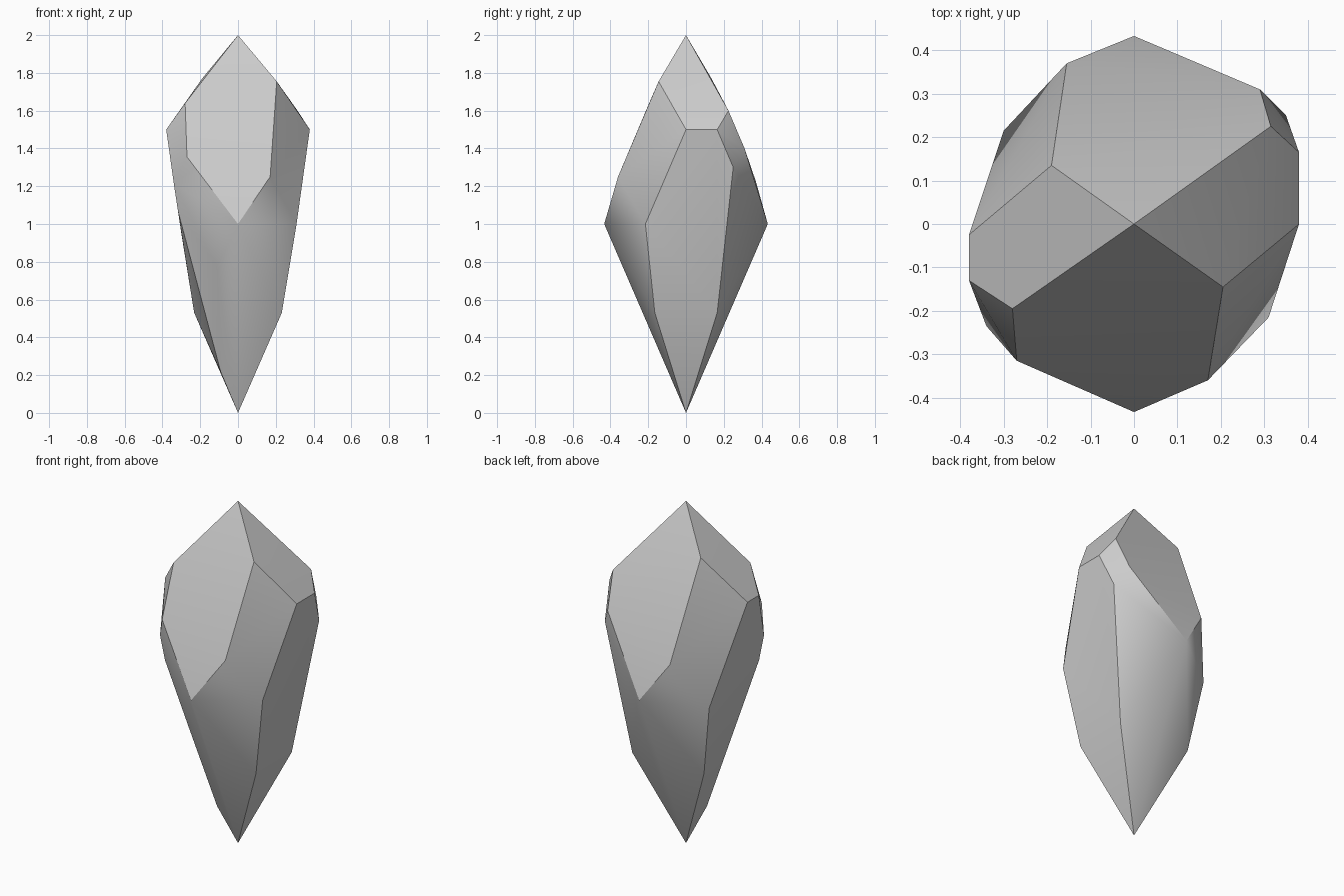
import bpy, bmesh, math

if "Cube" in bpy.data.objects:
    bpy.data.objects.remove(bpy.data.objects["Cube"])

# Corner points of the cut gem, grouped by part
tips = [(0, 0, 0), (0, 0, 2)]
ridges = [(0, -.433, 1), (0, .433, 1)]
crown = [(.205, -.145, 1.755), (-.19, .135, 1.77),
         (-.28, -.195, 1.64), (.315, .225, 1.60)]
# Facets on the front right and back left
girdle = [(.17, -.36, 1.25), (.31, -.215, 1), (.38, 0, 1.5),
          (-.155, .37, 1.225), (-.30, .215, .95), (-.38, -.025, 1.5)]
# Small facets on the front left and back right
cut_corners = [(-.27, -.315, 1.355), (-.34, -.235, 1.215), (-.38, -.13, 1.5),
               (.29, .31, 1.4), (.35, .25, 1.3), (.38, .165, 1.5)]
# Lower belt
belt = [(.232, -.165, .53), (.232, .165, .53), (-.232, .165, .53)]
# Chipped fourth belt corner
chip = [(-.11, -.303, .772), (-.091, -.063, .215), (-.318, -.221, 1.07)]

# Wrap the points into a faceted body
bm = bmesh.new()
for p in tips + ridges + crown + girdle + cut_corners + belt + chip:
    bm.verts.new(p)
bmesh.ops.convex_hull(bm, input=bm.verts[:])
bmesh.ops.dissolve_limit(bm, angle_limit=math.radians(3),
                         verts=bm.verts[:], edges=bm.edges[:])
bmesh.ops.recalc_face_normals(bm, faces=bm.faces[:])

mesh = bpy.data.meshes.new("crystal")
bm.to_mesh(mesh)
bm.free()
crystal = bpy.data.objects.new("crystal", mesh)
bpy.context.collection.objects.link(crystal)

# Soft shading over shallow edges only
bpy.context.view_layer.objects.active = crystal
crystal.select_set(True)
bpy.ops.object.shade_smooth_by_angle(angle=math.radians(30))
